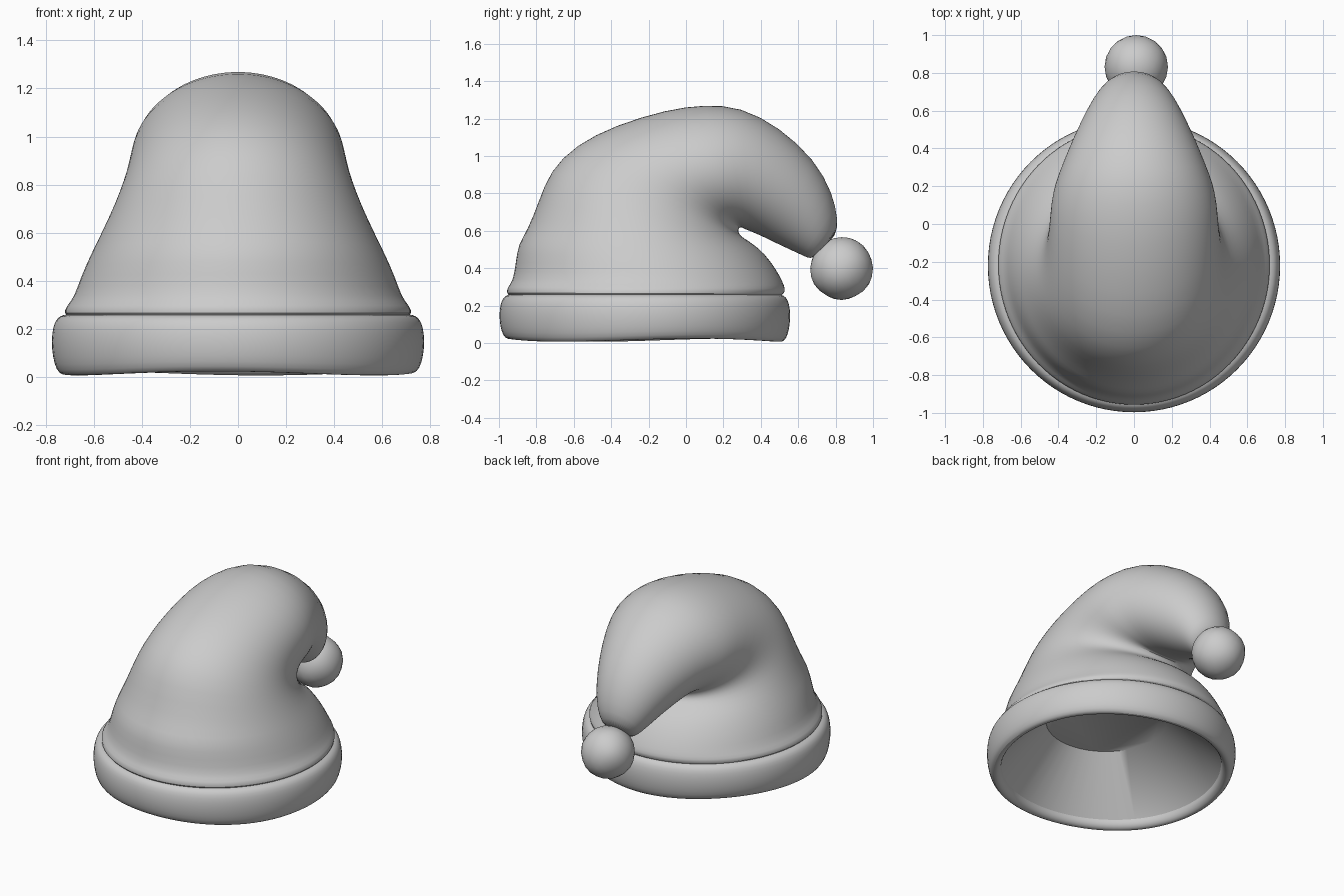
import bpy, bmesh, math
from mathutils import Vector

if "Cube" in bpy.data.objects:
    bpy.data.objects.remove(bpy.data.objects["Cube"])

SEG = 48


def loft(name, rings, cap_start=False, cap_end=False, subsurf=0):
    """Skin a list of closed rings into one smooth object."""
    bm = bmesh.new()
    vs = [[bm.verts.new(p) for p in r] for r in rings]
    for a, b in zip(vs, vs[1:]):
        for i in range(SEG):
            j = (i + 1) % SEG
            bm.faces.new((a[i], a[j], b[j], b[i]))
    if cap_start:
        bm.faces.new(vs[0][::-1])
    if cap_end:
        bm.faces.new(vs[-1])
    me = bpy.data.meshes.new(name)
    bm.to_mesh(me)
    bm.free()
    ob = bpy.data.objects.new(name, me)
    bpy.context.collection.objects.link(ob)
    smooth(ob)
    if subsurf:
        m = ob.modifiers.new("smooth", 'SUBSURF')
        m.levels = m.render_levels = subsurf
    return ob


def smooth(ob):
    bpy.ops.object.select_all(action='DESELECT')
    ob.select_set(True)
    bpy.context.view_layer.objects.active = ob
    bpy.ops.object.shade_smooth_by_angle(angle=math.radians(50))


def section(fy, fz, by, bz, w):
    """Ellipse spanning a front and a back point, with half width w."""
    f, b = Vector((0, fy, fz)), Vector((0, by, bz))
    c, h = (f + b) / 2, (b - f) / 2
    return [c + h * math.sin(t) + Vector((w * math.cos(t), 0, 0))
            for t in (2 * math.pi * i / SEG for i in range(SEG))]


def band_ring(r, z, cy=-0.22):
    """Round ring with a gently wavy lower edge."""
    out = []
    for i in range(SEG):
        t = 2 * math.pi * i / SEG
        wave = 0.009 * (1 + math.sin(3 * t + 0.4)) * max(0, 1 - z / 0.15)
        out.append(Vector((r * math.cos(t), cy + r * 1.004 * math.sin(t), z + wave)))
    return out


# Cloth cone that rises, folds over the back and tapers to the tip
body = [
    (-.93, .24, .49, .24, .695), (-.965, .265, .53, .265, .728),
    (-.955, .30, .532, .29, .715), (-.925, .335, .52, .325, .683),
    (-.912, .43, .48, .40, .655), (-.898, .53, .42, .48, .615),
    (-.85, .60, .36, .53, .585), (-.79, .75, .31, .56, .54),
    (-.73, .92, .285, .58, .495), (-.59, 1.06, .28, .60, .465),
    (-.38, 1.165, .285, .618, .45), (-.10, 1.25, .30, .618, .44),
    (.10, 1.275, .31, .61, .42), (.29, 1.265, .34, .60, .38),
    (.50, 1.155, .42, .565, .32), (.69, .98, .51, .52, .25),
    (.785, .80, .60, .48, .19), (.813, .66, .65, .455, .14),
    (.805, .57, .68, .45, .09),
]
loft("hat_body", [section(*s) for s in body], cap_end=True, subsurf=1)

# Padded brim
brim = [(.685, .06), (.69, .03), (.71, .008), (.735, .004), (.757, .025),
        (.772, .08), (.778, .15), (.771, .21), (.755, .245), (.73, .26), (.69, .262)]
loft("brim", [band_ring(r, z) for r, z in brim], subsurf=1)

# Inner lining: truncated cone with flat top
loft("lining", [band_ring(.375, .40, -.27), band_ring(.685, .06)], cap_start=True)

# Slightly lumpy pompom
bpy.ops.mesh.primitive_ico_sphere_add(subdivisions=3, radius=.168, location=(.012, .832, .40))
pom = bpy.context.object
pom.name = "pompom"
for v in pom.data.vertices:
    p = v.co * 24
    v.co *= 1 + .02 * math.sin(p.x + 1) * math.sin(p.y + 2) * math.sin(p.z)
smooth(pom)
